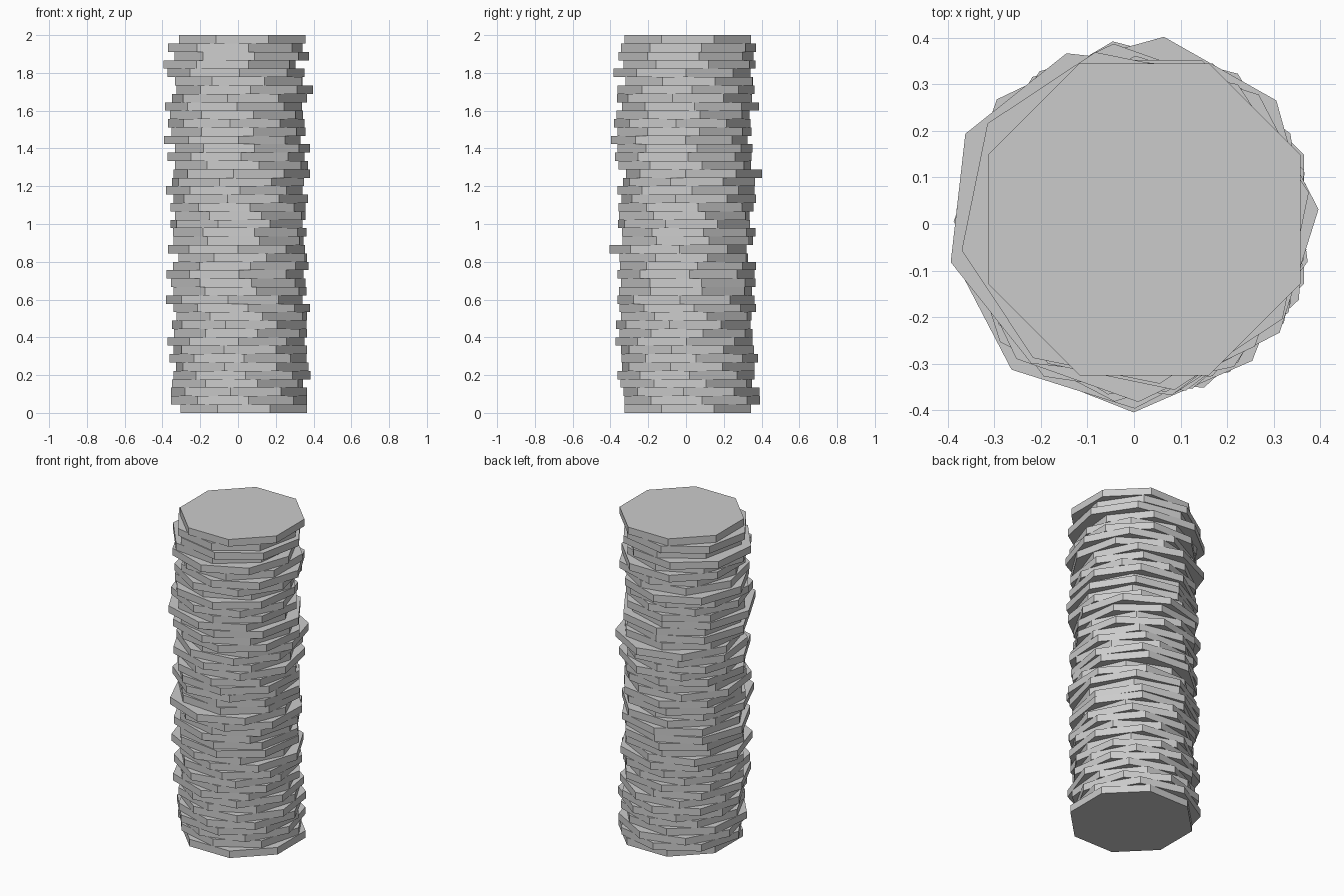
import bpy, bmesh, random
from math import cos, sin, radians

if "Cube" in bpy.data.objects:
    bpy.data.objects.remove(bpy.data.objects["Cube"])

random.seed(4)
LAYERS, RADIUS, SIDES = 45, 0.363, 8
H = 2.0 / LAYERS

# Slabs that visibly stick out: layer -> (x, y, turn in degrees)
placed = {
    0: (.03, .01, 22.5), 1: (.005, .033, 8), 2: (.005, .03, 38),
    4: (.02, 0, 3), 6: (0, .02, 5), 8: (-.01, -.01, 2),
    12: (.02, .01, 5), 13: (-.02, 0, 40), 16: (-.015, 0, 3),
    17: (.015, .01, 8), 19: (-.007, -.042, 1), 24: (0, 0, 10),
    26: (-.02, 0, 5), 28: (.02, .042, 38), 30: (-.01, -.015, 4),
    32: (-.03, -.035, 5), 34: (-.01, -.02, 40), 36: (-.025, .025, 3),
    38: (.035, 0, 5), 40: (-.01, -.02, 3), 41: (-.045, .018, 16),
    43: (-.014, .013, 11), 44: (.022, .01, 22.5),
}


def slab(index, x, y, turn):
    """One flat octagonal slab of the stack."""
    bm = bmesh.new()
    rings = []
    for z in (index * H, (index + 1) * H):
        rings.append([bm.verts.new((
            x + RADIUS * cos(radians(turn + 360 * k / SIDES)),
            y + RADIUS * sin(radians(turn + 360 * k / SIDES)), z))
            for k in range(SIDES)])
    low, high = rings
    bm.faces.new(low[::-1])
    bm.faces.new(high)
    for k in range(SIDES):
        n = (k + 1) % SIDES
        bm.faces.new((low[k], low[n], high[n], high[k]))
    mesh = bpy.data.meshes.new(f"slab_{index:02d}")
    bm.to_mesh(mesh)
    bm.free()
    obj = bpy.data.objects.new(f"slab_{index:02d}", mesh)
    bpy.context.collection.objects.link(obj)


# Stack of slabs, each slightly shifted and turned
for i in range(LAYERS):
    x, y, turn = placed.get(i, (random.uniform(-.01, .025),
                                random.uniform(-.018, .018),
                                random.uniform(10, 35)))
    slab(i, x, y, turn)
